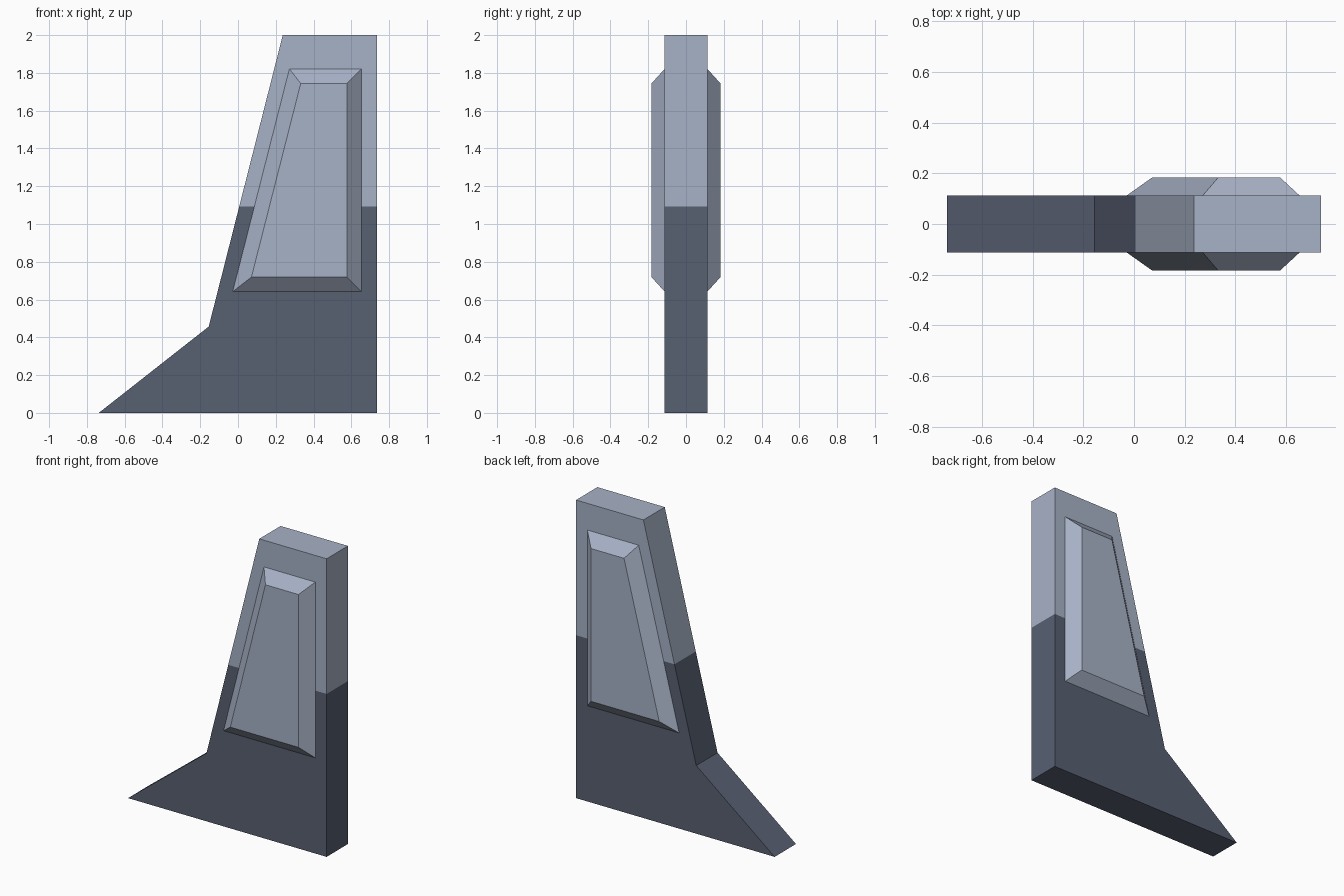
import bpy, bmesh

if "Cube" in bpy.data.objects:
    bpy.data.objects.remove(bpy.data.objects["Cube"])

def material(name, rgb):
    m = bpy.data.materials.new(name)
    m.diffuse_color = (*rgb, 1)
    m.use_nodes = True
    m.node_tree.nodes["Principled BSDF"].inputs["Base Color"].default_value = m.diffuse_color
    return m

light = material("light blue grey", (0.39, 0.445, 0.565))
dark = material("dark slate", (0.096, 0.115, 0.167))

def loft(name, ring_a, y_a, ring_b, y_b, mats, split=None):
    """Join two xz outlines placed at two depths into a closed solid."""
    bm = bmesh.new()
    a = [bm.verts.new((x, y_a, z)) for x, z in ring_a]
    b = [bm.verts.new((x, y_b, z)) for x, z in ring_b]
    bm.faces.new(a)
    bm.faces.new(b[::-1])
    n = len(a)
    for i in range(n):
        j = (i + 1) % n
        bm.faces.new((a[j], a[i], b[i], b[j]))
    if split is not None:
        # cut the colour boundary and paint everything below it
        bmesh.ops.bisect_plane(bm, geom=bm.verts[:] + bm.edges[:] + bm.faces[:],
                               plane_co=(0, 0, split), plane_no=(0, 0, 1))
        for f in bm.faces:
            f.material_index = int(f.calc_center_median().z < split)
    bmesh.ops.recalc_face_normals(bm, faces=bm.faces)
    me = bpy.data.meshes.new(name)
    bm.to_mesh(me)
    bm.free()
    for m in mats:
        me.materials.append(m)
    ob = bpy.data.objects.new(name, me)
    bpy.context.collection.objects.link(ob)
    return ob

HALF, PANEL = 0.113, 0.183

# Fin slab: light top, dark lower part
fin = [(-0.737, 0), (0.737, 0), (0.737, 2), (0.237, 2), (-0.155, 0.457)]
loft("fin_body", fin, -HALF, fin, HALF, [light, dark], 1.093)

# Raised bevelled panel on each side
base = [(-0.028, 0.642), (0.653, 0.642), (0.653, 1.821), (0.272, 1.821)]
face = [(0.071, 0.719), (0.577, 0.719), (0.577, 1.744), (0.332, 1.744)]
for side, name in ((-1, "front_panel"), (1, "back_panel")):
    loft(name, base, side * HALF, face, side * PANEL, [light])
